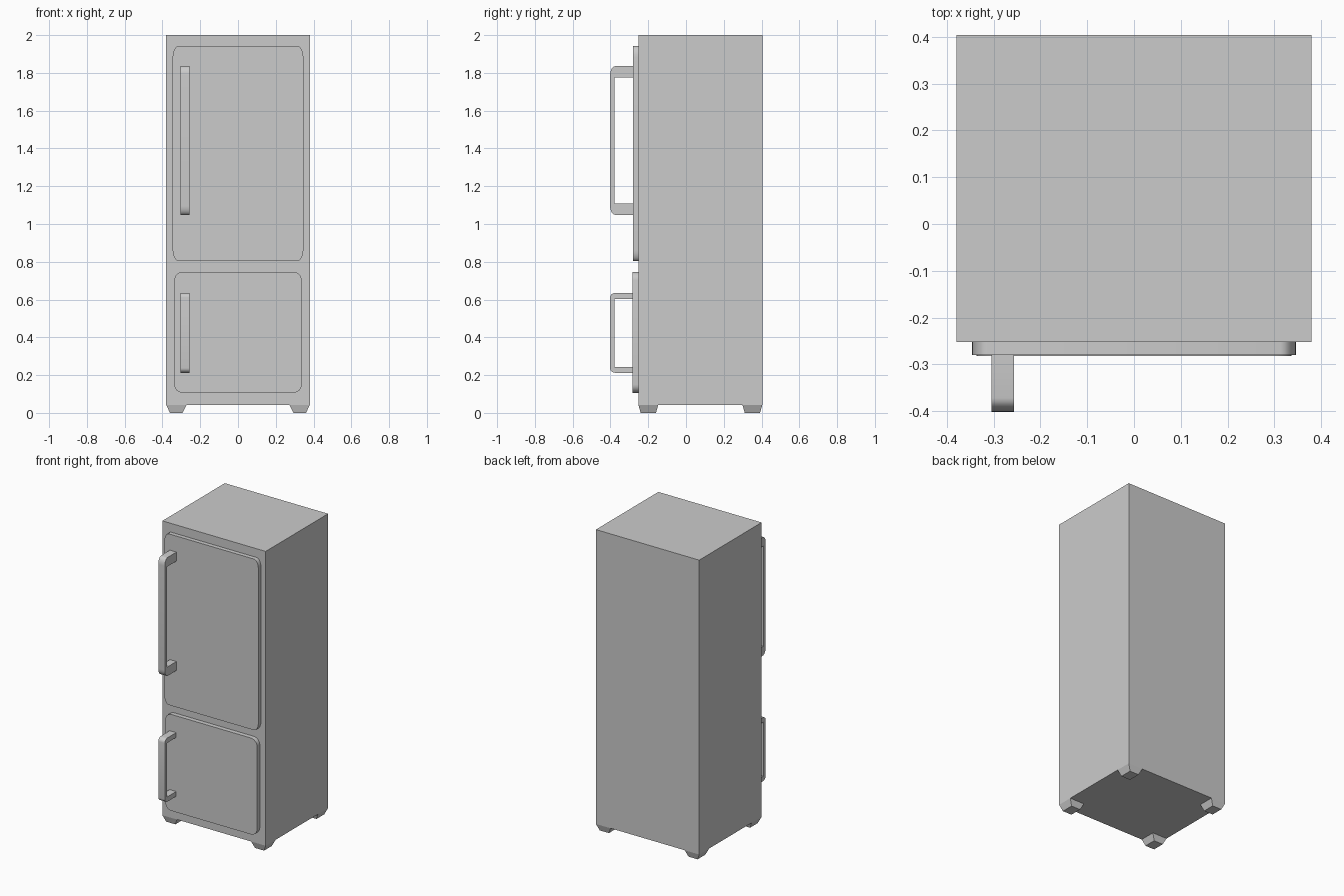
import bpy, bmesh, math

if "Cube" in bpy.data.objects:
    bpy.data.objects.remove(bpy.data.objects["Cube"])

BODY_F, BODY_B, HALF_W, BASE = -0.252, 0.404, 0.38, 0.042


def make_object(name, bm, smooth=False):
    bmesh.ops.recalc_face_normals(bm, faces=bm.faces)
    mesh = bpy.data.meshes.new(name)
    bm.to_mesh(mesh)
    bm.free()
    obj = bpy.data.objects.new(name, mesh)
    bpy.context.collection.objects.link(obj)
    if smooth:
        bpy.ops.object.select_all(action='DESELECT')
        obj.select_set(True)
        bpy.context.view_layer.objects.active = obj
        bpy.ops.object.shade_smooth_by_angle(angle=math.radians(35))
    return obj


def extrude(name, points, offset):
    bm = bmesh.new()
    face = bm.faces.new([bm.verts.new(p) for p in points])
    new = bmesh.ops.extrude_face_region(bm, geom=[face], use_keep_orig=True)['geom']
    moved = [v for v in new if isinstance(v, bmesh.types.BMVert)]
    bmesh.ops.translate(bm, verts=moved, vec=offset)
    return make_object(name, bm, smooth=True)


def arc(cx, cz, rx, rz, start, steps=6):
    return [(cx + rx * math.cos(math.radians(start + 90 * i / steps)),
             cz + rz * math.sin(math.radians(start + 90 * i / steps)))
            for i in range(steps + 1)]


def frustum(name, x0, x1, y0, y1, z0, z1, inset_x=0.0, inset_y=0.0):
    bm = bmesh.new()
    bmesh.ops.create_cube(bm, size=1)
    for v in bm.verts:
        low = v.co.z < 0
        ix, iy = (inset_x, inset_y) if low else (0, 0)
        v.co = (x0 + ix if v.co.x < 0 else x1 - ix,
                y0 + iy if v.co.y < 0 else y1 - iy,
                z0 if low else z1)
    return make_object(name, bm)


def door(name, half, z0, z1, rx, rz, front):
    pts = (arc(half - rx, z1 - rz, rx, rz, 0) + arc(rx - half, z1 - rz, rx, rz, 90)
           + arc(rx - half, z0 + rz, rx, rz, 180) + arc(half - rx, z0 + rz, rx, rz, 270))
    return extrude(name, [(x, front, z) for x, z in pts], (0, BODY_F - front, 0))


def handle(name, z0, z1):
    # bracket with rounded outer corners and square inner corners
    h = z1 - z0
    bar, r_z, r_y = 0.076 * h, 0.06 * h, 0.03
    out, inn, root = -0.402, -0.378, -0.279
    pts = [(root, z1)]
    pts += arc(out + r_y, z1 - r_z, r_y, r_z, 90)
    pts += arc(out + r_y, z0 + r_z, r_y, r_z, 180)
    pts += [(root, z0), (root, z0 + bar), (inn, z0 + bar),
            (inn, z1 - bar), (root, z1 - bar)]
    return extrude(name, [(-0.305, y, z) for y, z in pts], (0.048, 0, 0))


# Cabinet
frustum("cabinet", -HALF_W, HALF_W, BODY_F, BODY_B, BASE, 2.0)

# Doors
door("upper_door", 0.346, 0.804, 1.942, 0.032, 0.06, -0.28)
door("lower_door", 0.337, 0.106, 0.747, 0.045, 0.045, -0.282)

# Handles
handle("upper_handle", 1.048, 1.836)
handle("lower_handle", 0.212, 0.636)

# Tapered corner feet
for side, x0 in (("left", -HALF_W), ("right", HALF_W - 0.107)):
    for end, y0 in (("front", BODY_F), ("back", BODY_B - 0.105)):
        frustum(f"{end}_{side}_foot", x0, x0 + 0.107, y0, y0 + 0.105,
                0.0, BASE, 0.02, 0.012)
